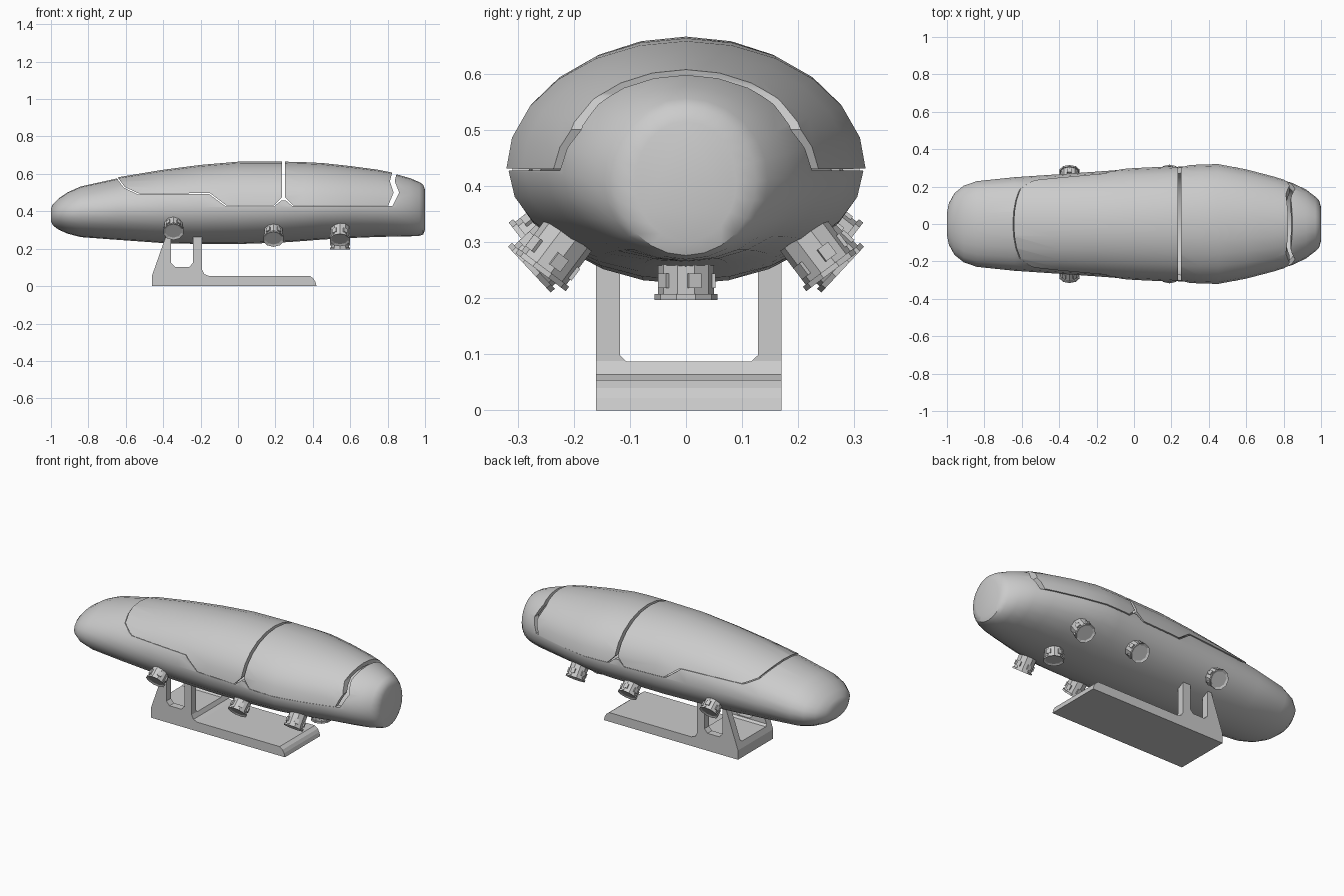
import bpy, bmesh, math
from mathutils import Matrix, Vector

if "Cube" in bpy.data.objects:
    bpy.data.objects.remove(bpy.data.objects["Cube"])


def finish(name, bm, smooth=None):
    bmesh.ops.recalc_face_normals(bm, faces=bm.faces)
    me = bpy.data.meshes.new(name)
    bm.to_mesh(me)
    bm.free()
    ob = bpy.data.objects.new(name, me)
    bpy.context.collection.objects.link(ob)
    if smooth:
        shade(ob, smooth)
    return ob


def shade(ob, deg):
    bpy.ops.object.select_all(action='DESELECT')
    ob.select_set(True)
    bpy.context.view_layer.objects.active = ob
    bpy.ops.object.shade_smooth_by_angle(angle=math.radians(deg))


def prism(name, outline, y0, y1):
    """Extrude an x-z outline along y."""
    bm = bmesh.new()
    f = bm.faces.new([bm.verts.new((x, y0, z)) for x, z in outline])
    ext = bmesh.ops.extrude_face_region(bm, geom=[f])['geom']
    bmesh.ops.translate(bm, vec=(0, y1 - y0, 0),
                        verts=[v for v in ext if isinstance(v, bmesh.types.BMVert)])
    return finish(name, bm)


def apply_mods(ob):
    dg = bpy.context.evaluated_depsgraph_get()
    me = bpy.data.meshes.new_from_object(ob.evaluated_get(dg))
    ob.modifiers.clear()
    ob.data = me


def boolean(ob, cutters, op):
    for c in cutters:
        m = ob.modifiers.new('cut', 'BOOLEAN')
        m.operation, m.object, m.solver = op, c, 'EXACT'
    apply_mods(ob)
    for c in cutters:
        bpy.data.objects.remove(c)


# Hull stations: x, half width, top z, bottom z, z of widest point
STATIONS = [
    (-1.0, .06, .415, .345, .38), (-.99, .11, .437, .325, .382),
    (-.96, .165, .468, .302, .387), (-.91, .205, .502, .28, .393),
    (-.84, .229, .533, .262, .40), (-.64, .25, .577, .247, .41),
    (-.4, .266, .617, .23, .418), (-.2, .28, .643, .225, .421),
    (0, .295, .66, .225, .423), (.22, .305, .661, .232, .425),
    (.35, .314, .658, .241, .426), (.45, .316, .653, .249, .426),
    (.6, .288, .637, .257, .425), (.75, .249, .617, .263, .423),
    (.85, .218, .597, .265, .42), (.92, .184, .577, .266, .415),
    (.97, .146, .556, .269, .41), (.99, .125, .542, .276, .408),
    (1.0, .09, .515, .30, .407)]


def shell(name, grow, thick, sides=24):
    bm = bmesh.new()
    rings = []
    for x, w, top, bot, zc in STATIONS:
        ring = []
        for i in range(sides):
            a = 2 * math.pi * i / sides
            h = (top - zc if math.sin(a) > 0 else zc - bot) + grow
            ring.append(bm.verts.new((x, (w + grow) * math.cos(a), zc + h * math.sin(a))))
        rings.append(ring)
    for a, b in zip(rings, rings[1:]):
        for i in range(sides):
            j = (i + 1) % sides
            bm.faces.new((a[i], a[j], b[j], b[i]))
    bm.faces.new(rings[0])
    bm.faces.new(rings[-1])
    ob = finish(name, bm)
    m = ob.modifiers.new('wall', 'SOLIDIFY')
    m.thickness, m.offset = thick, -1
    apply_mods(ob)
    return ob


# Side outlines of the two upper panels and of the hull opening
FRONT_LOW = [(-.67, .72), (-.64, .577), (-.605, .53), (-.53, .495), (-.15, .497), (-.06, .43)]
front_cut = FRONT_LOW + [(.19, .43), (.235, .475), (.235, .72)]
rear_cut = [(.252, .72), (.252, .475), (.295, .431), (.803, .43), (.832, .5), (.812, .56), (.83, .63), (.84, .72)]
hull_cut = [(x - .006, z - .004) for x, z in FRONT_LOW] + [
    (.193, .426), (.232, .458), (.255, .458), (.292, .427), (.825, .427),
    (.862, .5), (.838, .56), (.855, .63), (.86, .72)]

hull = shell('hull', 0, .03)
boolean(hull, [prism('opening', hull_cut, -.6, .6)], 'DIFFERENCE')
shade(hull, 38)
for name, outline in (('front_canopy_panel', front_cut), ('rear_canopy_panel', rear_cut)):
    panel = shell(name, .005, .03)
    boolean(panel, [prism('panel_cut', outline, -.6, .6)], 'INTERSECT')
    shade(panel, 38)


# Thrusters: ten-sided nozzle, flange with recessed mouth, small side plates
def thruster(name, x, y, z, deg):
    bm = bmesh.new()

    def drum(r, z0, z1, r2=None):
        return bmesh.ops.create_cone(
            bm, cap_ends=True, segments=10, radius1=r, radius2=r2 or r, depth=z1 - z0,
            matrix=Matrix.Translation((0, 0, (z0 + z1) / 2)))['verts']

    drum(.05, -.03, .045)
    flange = drum(.056, -.04, -.03)
    mouth = [f for f in {f for v in flange for f in v.link_faces} if f.normal.z < -.9
             or f.calc_center_median().z < -.039]
    bmesh.ops.inset_region(bm, faces=mouth, thickness=.012)
    bmesh.ops.translate(bm, vec=(0, 0, .006), verts=list({v for f in mouth for v in f.verts}))
    for i in range(5):
        m = (Matrix.Rotation(math.radians(72 * i + 18), 4, 'Z') @ Matrix.Translation((.047, 0, -.006))
             @ Matrix.Diagonal((.012, .024, .026, 1)))
        bmesh.ops.create_cube(bm, size=1, matrix=m)
    ob = finish(name, bm)
    ob.matrix_world = Matrix.Translation((x, y, z)) @ Matrix.Rotation(math.radians(deg), 4, 'X')


thruster('belly_thruster', .545, 0, .237, 0)
for tag, s in (('left', -1), ('right', 1)):
    thruster(f'rear_thruster_{tag}', .545, s * .235, .278, s * 37)
    thruster(f'middle_thruster_{tag}', .19, s * .25, .278, s * 47)
    thruster(f'front_thruster_{tag}', -.345, s * .25, .315, s * 52)

# Stand: side profile with a U slot, then a channel cut along its length
stand = prism('stand', [
    (-.46, 0), (.42, 0), (.414, .022), (.404, .04), (.385, .054), (-.155, .054),
    (-.18, .064), (-.192, .088), (-.192, .268), (-.24, .268), (-.24, .125),
    (-.26, .103), (-.337, .103), (-.358, .125), (-.358, .275), (-.383, .275),
    (-.46, .055)], -.16, .17)
bm = bmesh.new()
f = bm.faces.new([bm.verts.new((-.6, y, z)) for y, z in (
    (-.118, .098), (-.106, .087), (.116, .087), (.128, .098), (.128, .4), (-.118, .4))])
ext = bmesh.ops.extrude_face_region(bm, geom=[f])['geom']
bmesh.ops.translate(bm, vec=(1.2, 0, 0), verts=[v for v in ext if isinstance(v, bmesh.types.BMVert)])
boolean(stand, [finish('channel', bm)], 'DIFFERENCE')
